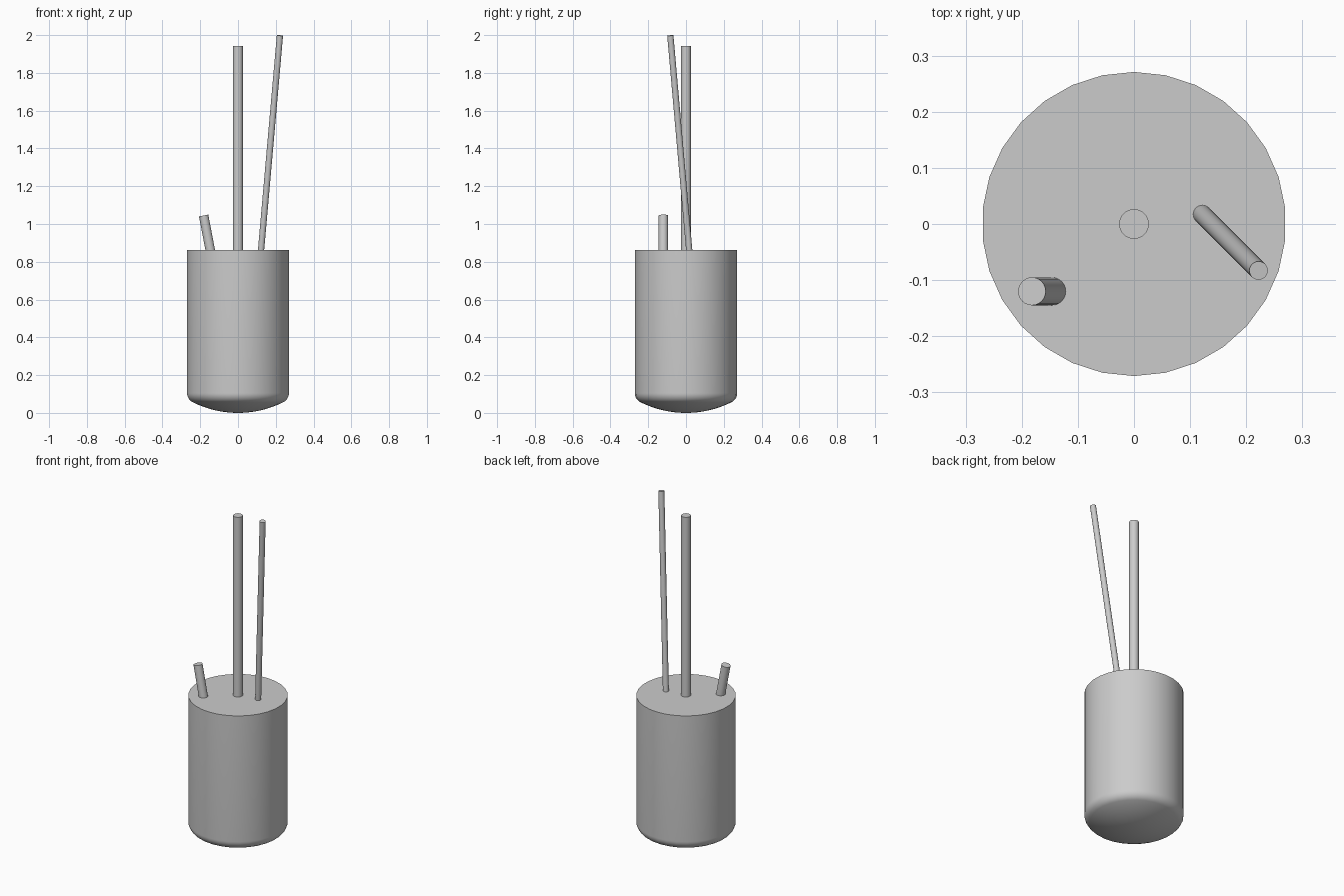
import bpy, bmesh
from math import sin, cos, asin, pi, radians
from mathutils import Vector

if "Cube" in bpy.data.objects:
    bpy.data.objects.remove(bpy.data.objects["Cube"])

SIDES = 30
TOP = 0.862
R = 0.271            # vessel radius
CROWN = 2 * R        # dished bottom radius
KNUCKLE = 0.2 * R    # rounded corner radius


def finish(name, bm):
    bmesh.ops.recalc_face_normals(bm, faces=bm.faces[:])
    mesh = bpy.data.meshes.new(name)
    bm.to_mesh(mesh)
    bm.free()
    obj = bpy.data.objects.new(name, mesh)
    bpy.context.collection.objects.link(obj)
    bpy.ops.object.select_all(action='DESELECT')
    obj.select_set(True)
    bpy.context.view_layer.objects.active = obj
    bpy.ops.object.shade_smooth_by_angle(angle=radians(30))
    return obj


def rod(name, base, tip, radius):
    base, tip = Vector(base), Vector(tip)
    axis = (tip - base).normalized()
    base = base - axis * 0.03      # sink the foot into the lid
    bm = bmesh.new()
    bmesh.ops.create_cone(bm, cap_ends=True, segments=24, radius1=radius,
                          radius2=radius, depth=(tip - base).length)
    rot = Vector((0, 0, 1)).rotation_difference(axis).to_matrix()
    bmesh.ops.rotate(bm, verts=bm.verts[:], cent=(0, 0, 0), matrix=rot)
    bmesh.ops.translate(bm, verts=bm.verts[:], vec=(base + tip) / 2)
    return finish(name, bm)


# Vessel: shallow dished bottom, tight knuckle, straight wall, flat lid
split = asin((R - KNUCKLE) / (CROWN - KNUCKLE))
knuckle_z = CROWN - (CROWN - KNUCKLE) * cos(split)
profile = [(CROWN * sin(split * i / 8), CROWN * (1 - cos(split * i / 8)))
           for i in range(1, 9)]
for i in range(1, 9):
    a = split + (pi / 2 - split) * i / 8
    profile.append((R - KNUCKLE + KNUCKLE * sin(a), knuckle_z - KNUCKLE * cos(a)))
profile.append((R, TOP))

bm = bmesh.new()
rings = []
for r, z in profile:
    rings.append([bm.verts.new((r * cos(pi / 2 + 2 * pi * k / SIDES),
                                r * sin(pi / 2 + 2 * pi * k / SIDES), z))
                  for k in range(SIDES)])
pole = bm.verts.new((0, 0, 0))
for k in range(SIDES):
    n = (k + 1) % SIDES
    bm.faces.new((pole, rings[0][n], rings[0][k]))
    for lo, hi in zip(rings, rings[1:]):
        bm.faces.new((lo[k], lo[n], hi[n], hi[k]))
bm.faces.new(rings[-1])
finish("vessel", bm)

# Rods standing on the lid
rod("center_rod", (0, 0, TOP), (0, 0, 1.942), 0.0265)
rod("short_tube", (-0.147, -0.12, TOP), (-0.182, -0.12, 1.045), 0.025)
rod("slanted_rod", (0.122, 0.017, TOP), (0.222, -0.083, 1.998), 0.0165)
